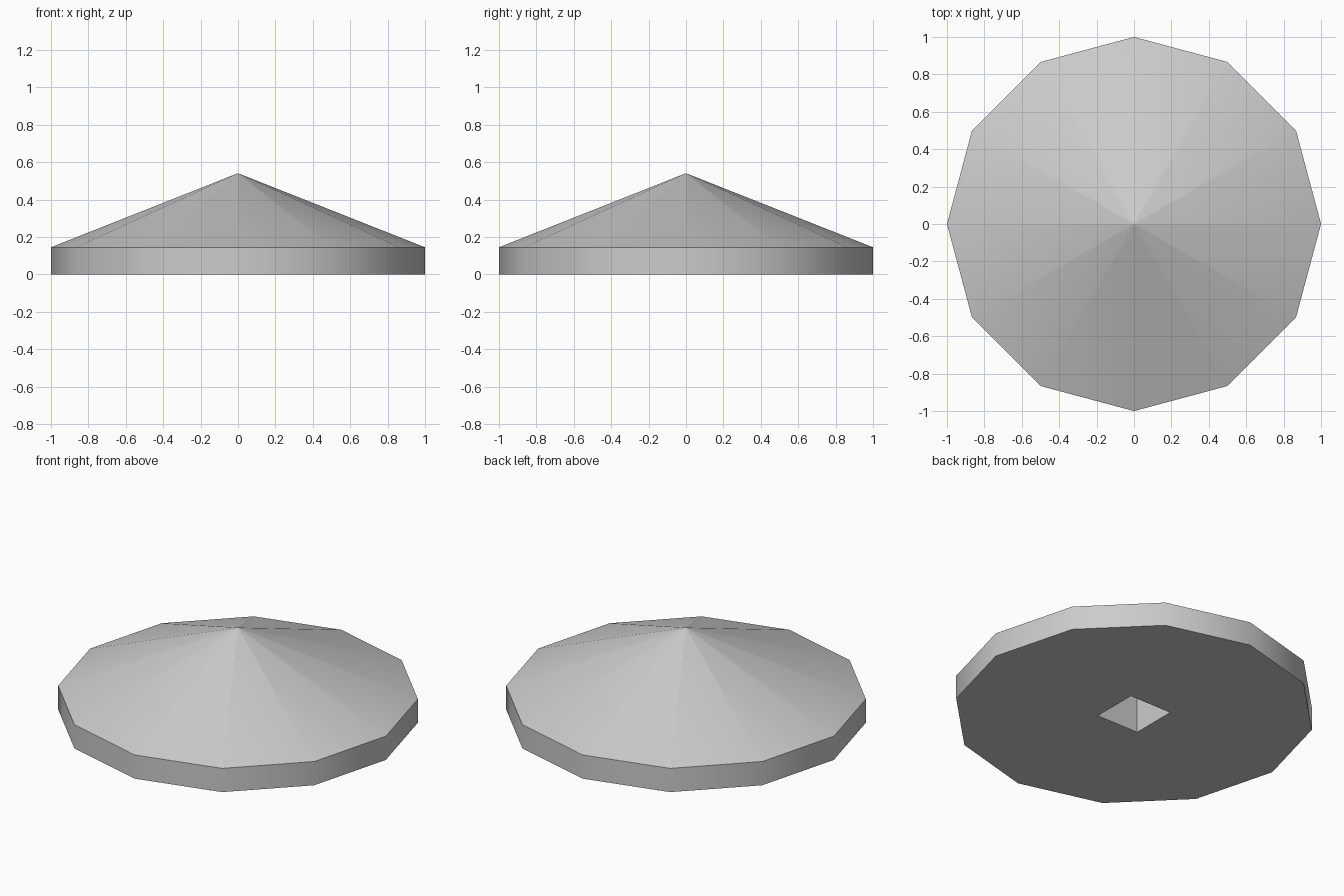
import bpy, bmesh, math

old = bpy.data.objects.get("Cube")
if old:
    bpy.data.objects.remove(old)

SIDES = 12
RIM_HEIGHT = 0.145
APEX_HEIGHT = 0.54
SOCKET_HALF = 0.142
SOCKET_DEPTH = 0.3

grey = bpy.data.materials.new("plain grey")
grey.use_nodes = True
grey.diffuse_color = (0.6, 0.6, 0.6, 1)
grey.node_tree.nodes["Principled BSDF"].inputs["Base Color"].default_value = (0.6, 0.6, 0.6, 1)

bm = bmesh.new()


def ring(radius, z, count, turn=0.0):
    """Closed loop of vertices around the z axis."""
    angles = [turn + 2 * math.pi * i / count for i in range(count)]
    return [bm.verts.new((radius * math.cos(a), radius * math.sin(a), z)) for a in angles]


def walls(lower, upper):
    """Band of quads joining two equal loops."""
    n = len(lower)
    for i in range(n):
        j = (i + 1) % n
        bm.faces.new((lower[i], lower[j], upper[j], upper[i]))


def loop_edges(loop):
    return [bm.edges.get((v, loop[(i + 1) % len(loop)])) for i, v in enumerate(loop)]


# Rim band and shallow cone, ending in a tiny flat tip
base = ring(1, 0, SIDES)
rim = ring(1, RIM_HEIGHT, SIDES)
tip = ring(0.002, APEX_HEIGHT, SIDES)
walls(base, rim)
walls(rim, tip)
bm.faces.new(tip)

# Square post socket sunk into the underside
corner = SOCKET_HALF * math.sqrt(2)
mouth = ring(corner, 0, 4, math.pi / 4)
ceiling = ring(corner, SOCKET_DEPTH, 4, math.pi / 4)
walls(mouth, ceiling)
bm.faces.new(ceiling)

# Flat underside around the socket
bmesh.ops.triangle_fill(bm, edges=loop_edges(base) + loop_edges(mouth),
                        use_beauty=True, normal=(0, 0, -1))
bmesh.ops.recalc_face_normals(bm, faces=bm.faces)

mesh = bpy.data.meshes.new("conical_roof")
bm.to_mesh(mesh)
bm.free()
mesh.materials.append(grey)
roof = bpy.data.objects.new("conical_roof", mesh)
bpy.context.collection.objects.link(roof)

# Soft sides, crisp rim and socket
bpy.ops.object.select_all(action='DESELECT')
roof.select_set(True)
bpy.context.view_layer.objects.active = roof
bpy.ops.object.shade_smooth_by_angle(angle=math.radians(40))
for face in mesh.polygons:
    if face.center.z > APEX_HEIGHT - 0.001:
        face.use_smooth = False
